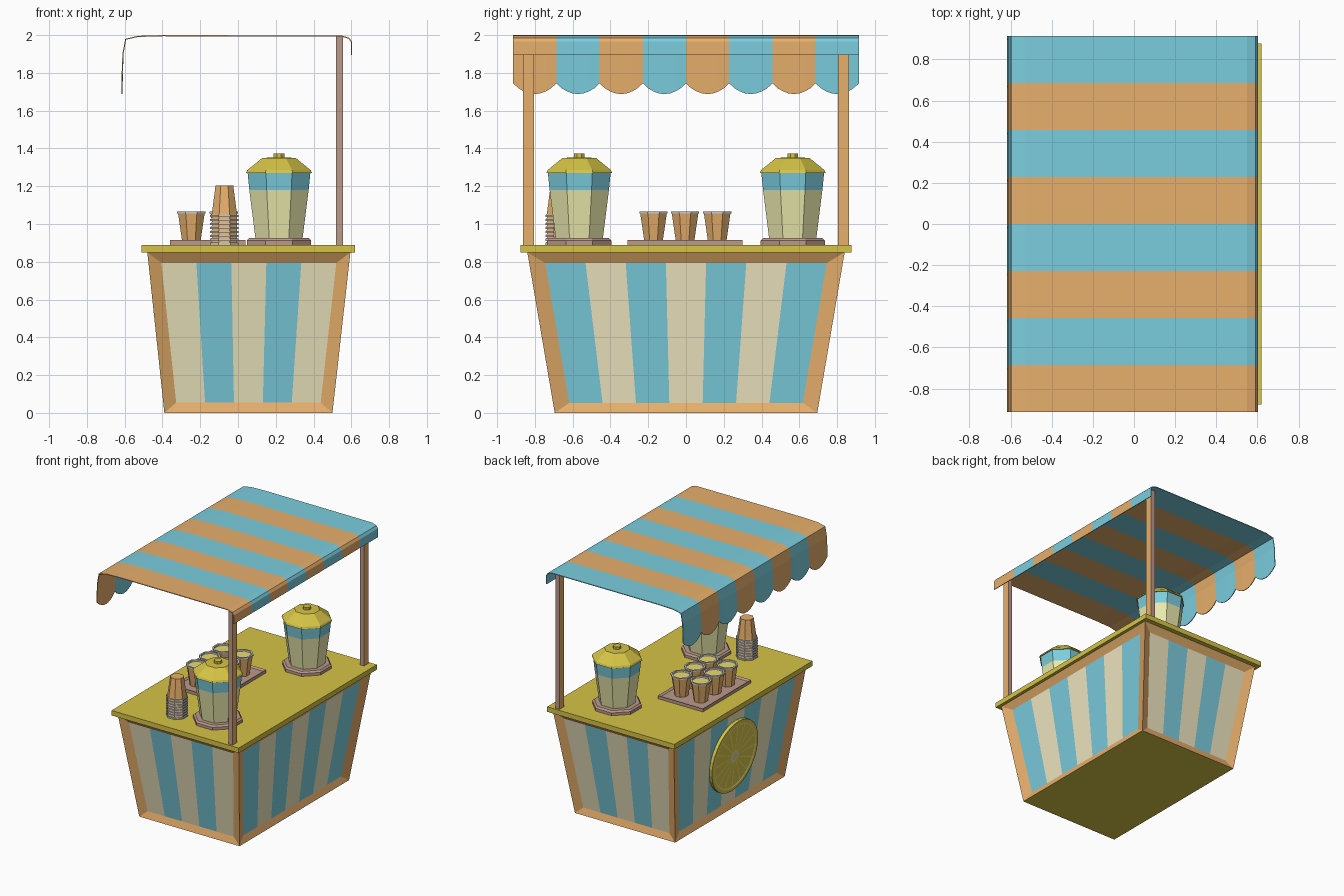
import bpy, bmesh, math
from mathutils import Vector

if "Cube" in bpy.data.objects:
    bpy.data.objects.remove(bpy.data.objects["Cube"])

COLS = {'orange': (0.80, 0.43, 0.15), 'blue': (0.20, 0.61, 0.73), 'cream': (0.87, 0.80, 0.53),
        'yellow': (0.67, 0.55, 0.06), 'brown': (0.50, 0.32, 0.26), 'juice': (0.83, 0.82, 0.42),
        'grey': (0.62, 0.62, 0.62), 'lemon': (0.82, 0.70, 0.18)}
MATS = {}
for n, c in COLS.items():
    MATS[n] = bpy.data.materials.new(n)
    MATS[n].diffuse_color = (*c, 1)
NAMES = list(COLS)
IDX = {n: i for i, n in enumerate(NAMES)}


def finish(bm, name, recalc=True):
    if recalc:
        bmesh.ops.recalc_face_normals(bm, faces=bm.faces)
    me = bpy.data.meshes.new(name)
    bm.to_mesh(me)
    bm.free()
    for n in NAMES:
        me.materials.append(MATS[n])
    ob = bpy.data.objects.new(name, me)
    bpy.context.collection.objects.link(ob)
    return ob


def face(bm, pts, mat):
    f = bm.faces.new([bm.verts.new(p) for p in pts])
    f.material_index = IDX[mat]
    return f


def box(name, x, y, z, mat, side=None):
    bm = bmesh.new()
    bmesh.ops.create_cube(bm, size=1)
    for v in bm.verts:
        v.co = [r[0] if c < 0 else r[1] for c, r in zip(v.co, (x, y, z))]
    for f in bm.faces:
        f.normal_update()
        f.material_index = IDX[side if side and abs(f.normal.y) > .5 else mat]
    return finish(bm, name)


def lathe(name, x, y, prof, sides=8):
    """prof: (apothem, z, colour of the band leading up to this point)"""
    bm = bmesh.new()
    k = 1 / math.cos(math.pi / sides)
    rings = []
    for r, z, m in prof:
        rings.append([bm.verts.new((x + r * k * math.cos((i + .5) * math.tau / sides),
                                    y + r * k * math.sin((i + .5) * math.tau / sides), z))
                      for i in range(sides)])
    for a, b, p in zip(rings, rings[1:], prof[1:]):
        for i in range(sides):
            j = (i + 1) % sides
            bm.faces.new((a[i], a[j], b[j], b[i])).material_index = IDX[p[2]]
    bm.faces.new(rings[0][::-1]).material_index = IDX[prof[0][2]]
    bm.faces.new(rings[-1]).material_index = IDX[prof[-1][2]]
    return finish(bm, name)


# Tapered stand body: mitred frame sloping in to recessed striped panels
bm = bmesh.new()
lo = [Vector(p) for p in ((-.39, -.695, 0), (.5, -.695, 0), (.5, .695, 0), (-.39, .695, 0))]
hi = [Vector(p) for p in ((-.48, -.84, .85), (.595, -.84, .85), (.595, .84, .85), (-.48, .84, .85))]
face(bm, lo[::-1], 'yellow')
face(bm, hi, 'yellow')
for s in range(4):
    t = (s + 1) % 4
    outer = [lo[s], lo[t], hi[t], hi[s]]
    n = (lo[t] - lo[s]).cross(hi[s] - lo[s]).normalized()
    along = (lo[t] - lo[s]).normalized()

    def at(z, side):
        a, b = (lo[s], hi[s]) if side < 0 else (lo[t], hi[t])
        return a.lerp(b, z / .85) - along * side * (.085 if s % 2 else .068) - n * .025
    inner = [at(.05, -1), at(.05, 1), at(.79, 1), at(.79, -1)]
    for i in range(4):
        j = (i + 1) % 4
        face(bm, (outer[i], outer[j], inner[j], inner[i]), 'orange')
    cnt = 7 if s % 2 else 5
    for i in range(cnt):
        u, v = i / cnt, (i + 1) / cnt
        face(bm, (inner[0].lerp(inner[1], u), inner[0].lerp(inner[1], v),
                  inner[3].lerp(inner[2], v), inner[3].lerp(inner[2], u)),
             'blue' if (i + cnt // 2) % 2 else 'cream')
bmesh.ops.remove_doubles(bm, verts=bm.verts, dist=1e-4)
finish(bm, 'stand_body', False)

# Countertop
box('countertop', (-.51, .62), (-.877, .877), (.85, .89), 'yellow')

# Lemon slice sign on the customer side
slant = math.atan2(.09, .85)
out = Vector((-math.cos(slant), 0, -math.sin(slant)))
up = Vector((-math.sin(slant), 0, math.cos(slant)))
ctr = Vector((-.436, 0, .44))


def disc_pt(r, a, h):
    return ctr + out * h + Vector((0, 1, 0)) * r * math.cos(a) + up * r * math.sin(a)


bm = bmesh.new()
N = 32
rows = [(.29, -.03, 'yellow'), (.29, 0, 'yellow'), (.265, 0, 'yellow'), (.255, -.004, 'lemon')]
for (r0, h0, _), (r1, h1, m) in zip(rows, rows[1:]):
    for i in range(N):
        a, b = i * math.tau / N, (i + 1) * math.tau / N
        face(bm, (disc_pt(r0, b, h0), disc_pt(r0, a, h0), disc_pt(r1, a, h1), disc_pt(r1, b, h1)), m)
face(bm, [disc_pt(.255, -i * math.tau / N, -.004) for i in range(N)], 'lemon')
for i in range(16):
    a, w = i * math.tau / 16, .36
    face(bm, (disc_pt(.05, a + .05, -.001), disc_pt(.25, a + .02, -.001),
              disc_pt(.25, a + w / 2, -.001), disc_pt(.25, a + w, -.001),
              disc_pt(.05, a + .3, -.001)), 'yellow')
face(bm, [disc_pt(.03, -i * math.tau / 8, 0) for i in range(8)], 'grey')
for f in bm.faces:
    f.normal_update()
    if abs(f.normal.dot(out)) > .5 and f.normal.dot(out) < 0:
        f.normal_flip()
finish(bm, 'lemon_slice', False)

# Awning: bent sheet with a scalloped front flap, striped along y
prof = [(.603, 1.895), (.603, 1.965), (.59, 1.985), (.55, 1.998), (-.40, 2.0), (-.53, 1.996),
        (-.597, 1.98), (-.612, 1.90), (-.618, 1.75)]
bm = bmesh.new()
W, SEG = 1.83 / 8, 8
for s in range(8):
    m = 'blue' if s % 2 else 'orange'
    for k in range(SEG):
        pts = []
        for q in (k, k + 1):
            y = -.915 + W * (s + q / SEG)
            drop = .057 * math.sin(math.pi * q / SEG) ** .8 if 0 < q < SEG else 0
            pts.append([(x, y, z) for x, z in prof[:-1]] + [(prof[-1][0], y, 1.745 - drop)])
        for i in range(len(prof) - 1):
            face(bm, (pts[0][i], pts[1][i], pts[1][i + 1], pts[0][i + 1]), m)
bmesh.ops.remove_doubles(bm, verts=bm.verts, dist=1e-4)
awning = finish(bm, 'awning', False)
mod = awning.modifiers.new('thickness', 'SOLIDIFY')
mod.thickness, mod.offset = .006, -1

# Awning posts
for s, n in ((-1, 'left'), (1, 'right')):
    box('awning_post_' + n, (.52, .556), sorted((s * .805, s * .862)), (.89, 1.994), 'orange', 'brown')

# Drink dispensers
for s, n in ((-1, 'left'), (1, 'right')):
    lathe('dispenser_' + n, .217, s * .565, [
        (.17, .89, 'brown'), (.17, .912, 'brown'), (.158, .925, 'brown'), (.125, .925, 'brown'),
        (.157, 1.18, 'juice'), (.166, 1.27, 'blue'), (.174, 1.27, 'yellow'), (.168, 1.285, 'yellow'),
        (.088, 1.35, 'yellow'), (.028, 1.352, 'yellow'), (.028, 1.372, 'yellow')])

# Serving tray: slab with a raised rim
bm = bmesh.new()
bmesh.ops.create_cube(bm, size=1)
for v in bm.verts:
    v.co = (-.16 + v.co.x * .4, v.co.y * .61 - .005, .9025 + v.co.z * .025)
top = max(bm.faces, key=lambda f: f.calc_center_median().z)
bmesh.ops.inset_region(bm, faces=[top], thickness=.02)
for v in top.verts:
    v.co.z -= .012
for f in bm.faces:
    f.material_index = IDX['brown']
finish(bm, 'serving_tray')

# Filled cups in a 2 x 3 grid
for i, x in enumerate((-.247, -.075)):
    for j, y in enumerate((-.172, -.005, .165)):
        lathe(f'cup_{i}_{j}', x, y, [
            (.048, .903, 'orange'), (.07, 1.055, 'orange'), (.075, 1.055, 'grey'), (.075, 1.066, 'grey'),
            (.062, 1.066, 'grey'), (.06, 1.055, 'grey'), (.001, 1.055, 'lemon')])

# Stack of upside-down cups
stack = [(.07, .89, 'grey')]
for i in range(8):
    z = .89 + i * .021
    stack += [(.075, z, 'grey'), (.075, z + .011, 'grey'), (.068, z + .011, 'grey'), (.066, z + .021, 'orange')]
stack += [(.047, 1.203, 'orange')]
lathe('cup_stack', -.072, -.67, stack)

for m in bpy.data.materials:
    if m.users and not m.is_grease_pencil:
        m.use_nodes = True
        m.node_tree.nodes["Principled BSDF"].inputs["Base Color"].default_value = m.diffuse_color
